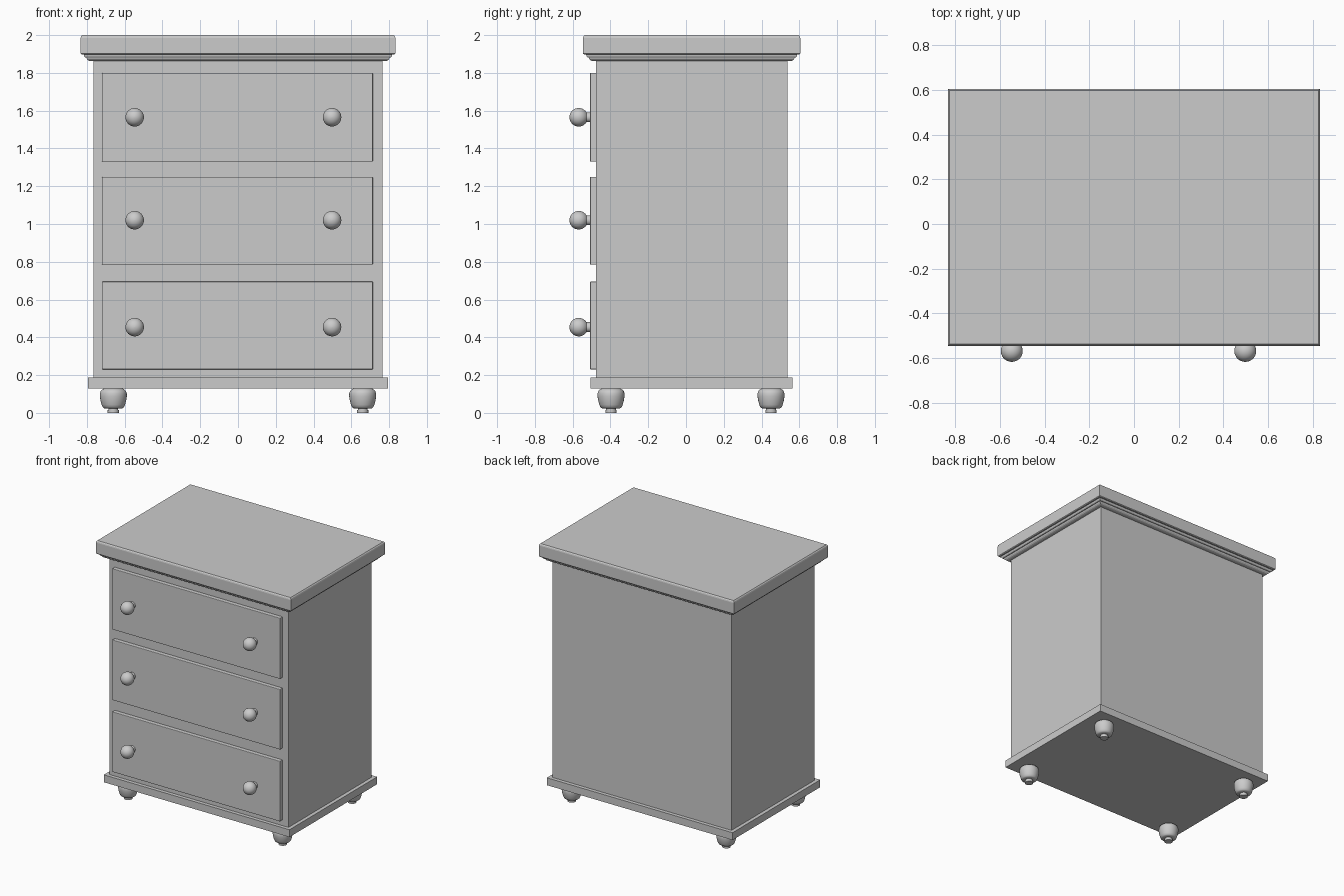
import bpy, bmesh, math

if "Cube" in bpy.data.objects:
    bpy.data.objects.remove(bpy.data.objects["Cube"])

YC = 0.03            # depth centre of the carcass
HX, HY = 0.765, 0.507  # carcass half sizes


def finish(name, bm, smooth=None):
    bmesh.ops.recalc_face_normals(bm, faces=bm.faces)
    me = bpy.data.meshes.new(name)
    bm.to_mesh(me)
    bm.free()
    ob = bpy.data.objects.new(name, me)
    bpy.context.collection.objects.link(ob)
    if smooth:
        bpy.ops.object.select_all(action='DESELECT')
        ob.select_set(True)
        bpy.context.view_layer.objects.active = ob
        bpy.ops.object.shade_smooth_by_angle(angle=math.radians(smooth))
    return ob


def moulded(name, profile, smooth=None):
    """Rectangle swept up a profile of (overhang past carcass, z)."""
    bm = bmesh.new()
    rings = [[bm.verts.new((sx * (HX + o), YC + sy * (HY + o), z))
              for sx, sy in ((-1, -1), (1, -1), (1, 1), (-1, 1))] for o, z in profile]
    for a, b in zip(rings, rings[1:]):
        for i in range(4):
            j = (i + 1) % 4
            bm.faces.new((a[i], a[j], b[j], b[i]))
    bm.faces.new(rings[0][::-1])
    bm.faces.new(rings[-1])
    return finish(name, bm, smooth)


def lathe(name, profile, loc, axis='Z', n=32):
    """Turned part from (radius, height); axis 'Y' points to the front."""
    bm = bmesh.new()
    rings = []
    for r, h in profile:
        ring = []
        for i in range(n):
            t = 2 * math.pi * i / n
            p = (r * math.cos(t), r * math.sin(t), h)
            if axis == 'Y':
                p = (p[0], -p[2], p[1])
            ring.append(bm.verts.new([a + b for a, b in zip(p, loc)]))
        rings.append(ring)
    for a, b in zip(rings, rings[1:]):
        for i in range(n):
            bm.faces.new((a[i], a[(i + 1) % n], b[(i + 1) % n], b[i]))
    bm.faces.new(rings[0][::-1])
    bm.faces.new(rings[-1])
    return finish(name, bm, 40)


# Carcass and plinth
moulded("carcass", [(0, 0.18), (0, 1.87)])
moulded("plinth", [(0.028, 0.13), (0.028, 0.187)])

# Table top and the cove moulding under it
moulded("top_slab", [(0.062, 1.897), (0.068, 1.902), (0.068, 1.985),
                     (0.066, 1.993), (0.060, 2.0)])
moulded("top_moulding", [(0.0, 1.862), (0.018, 1.862), (0.028, 1.866), (0.035, 1.873),
                         (0.038, 1.881), (0.044, 1.881), (0.050, 1.888), (0.052, 1.898)])

# Drawer fronts with slightly eased edges, each with two knobs
ball_c, ball_r = 0.062, 0.049
a0 = math.asin(0.026 / ball_r)
knob = [(0.026, -0.005)]
for k in range(13):
    t = math.pi - a0 - (math.pi - a0 - 0.03) * k / 12
    knob.append((ball_r * math.sin(t), ball_c + ball_r * math.cos(t)))

drawers = [("bottom", 0.23, 0.695, 0.454), ("middle", 0.785, 1.25, 1.02), ("top", 1.33, 1.80, 1.565)]
for label, z0, z1, kz in drawers:
    bm = bmesh.new()
    bmesh.ops.create_cube(bm, size=1)
    for v in bm.verts:
        v.co = (-0.003 + v.co.x * 1.434, -0.484 + v.co.y * 0.048, (z0 + z1) / 2 + v.co.z * (z1 - z0))
    ob = finish(label + "_drawer_front", bm)
    bev = ob.modifiers.new("eased_edges", 'BEVEL')
    bev.width, bev.segments = 0.004, 2
    for side, x in (("left", -0.547), ("right", 0.498)):
        lathe(f"{label}_drawer_knob_{side}", knob, (x, -0.506, kz), 'Y')

# Turned bun feet on small pads
foot = [(0.030, 0.0), (0.030, 0.014), (0.026, 0.016), (0.026, 0.024), (0.048, 0.024),
        (0.056, 0.030), (0.062, 0.043), (0.068, 0.066), (0.0715, 0.088),
        (0.071, 0.104), (0.067, 0.116), (0.058, 0.124), (0.045, 0.131)]
for fb, y in (("front", -0.397), ("back", 0.45)):
    for side, x in (("left", -0.66), ("right", 0.66)):
        lathe(f"{fb}_foot_{side}", foot, (x, y, 0))
